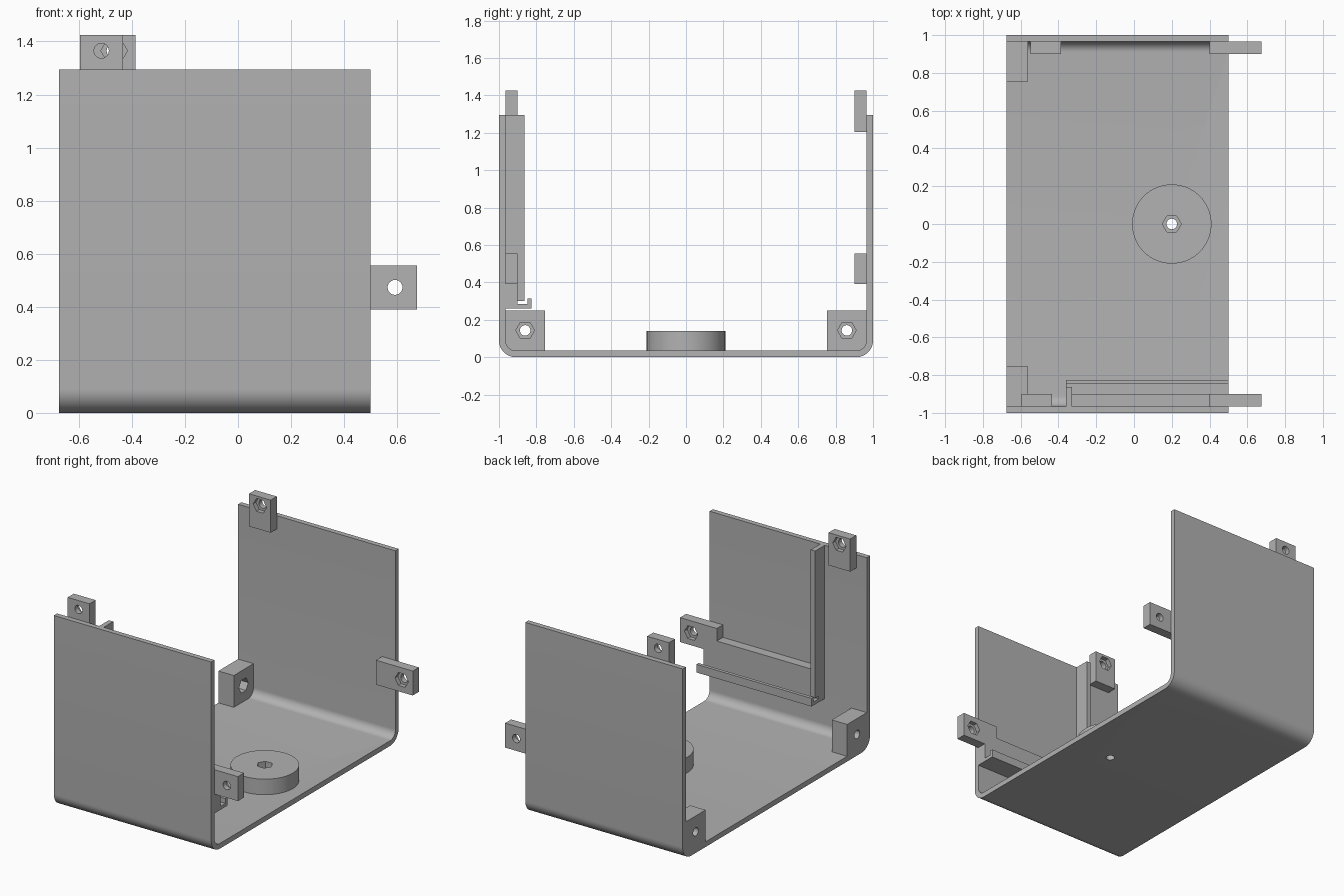
import bpy, bmesh
from math import pi, radians, sin, cos
from mathutils import Matrix, Vector

cube = bpy.data.objects.get("Cube")
if cube:
    bpy.data.objects.remove(cube)

# One plain grey plastic
grey = bpy.data.materials.new("grey plastic")
grey.use_nodes = True
COLOUR = (0.445, 0.445, 0.445, 1)
grey.diffuse_color = COLOUR
grey.node_tree.nodes["Principled BSDF"].inputs["Base Color"].default_value = COLOUR

X0, X1 = -0.675, 0.5     # shell ends
WALL = 0.035             # sheet thickness
INNER = 1 - WALL         # inner wall face
TOP = 1.295              # wall height
HOLE, HEX = 0.028, 0.05  # screw hole and nut pocket radii


def finish(name, bm, smooth=False):
    bmesh.ops.recalc_face_normals(bm, faces=bm.faces)
    mesh = bpy.data.meshes.new(name)
    bm.to_mesh(mesh)
    bm.free()
    mesh.materials.append(grey)
    obj = bpy.data.objects.new(name, mesh)
    bpy.context.collection.objects.link(obj)
    if smooth:
        bpy.ops.object.select_all(action='DESELECT')
        obj.select_set(True)
        bpy.context.view_layer.objects.active = obj
        bpy.ops.object.shade_smooth_by_angle(angle=radians(30))
    return obj


def extrude_x(name, profile, x0, x1, smooth=False):
    """Extrude a closed (y, z) profile along x."""
    bm = bmesh.new()
    face = bm.faces.new([bm.verts.new((x0, y, z)) for y, z in profile])
    new = bmesh.ops.extrude_face_region(bm, geom=[face])["geom"]
    bmesh.ops.translate(bm, vec=(x1 - x0, 0, 0),
                        verts=[v for v in new if isinstance(v, bmesh.types.BMVert)])
    return finish(name, bm, smooth)


def box(name, x, y, z):
    y0, y1 = sorted(y)
    return extrude_x(name, [(y0, z[0]), (y1, z[0]), (y1, z[1]), (y0, z[1])], *x)


def prism(name, start, axis, length, radius, sides, smooth=False):
    """Cylinder or hexagon running from start along axis."""
    axis = Vector(axis)
    if axis.z:
        turn = Matrix.Identity(4)
    elif axis.y:
        turn = Matrix.Rotation(pi / 2, 4, 'X')
    else:
        turn = Matrix.Rotation(pi / 2, 4, 'Y') @ Matrix.Rotation(pi / 2, 4, 'Z')
    # corner of the polygon points along the local y axis
    turn = turn @ Matrix.Rotation(pi / 2, 4, 'Z')
    bm = bmesh.new()
    bmesh.ops.create_cone(bm, cap_ends=True, segments=sides, radius1=radius, radius2=radius,
                          depth=length,
                          matrix=Matrix.Translation(Vector(start) + axis * length / 2) @ turn)
    return finish(name, bm, smooth)


def cut(obj, cutter):
    mod = obj.modifiers.new("cut", 'BOOLEAN')
    mod.operation, mod.solver, mod.object = 'DIFFERENCE', 'EXACT', cutter
    bpy.context.view_layer.objects.active = obj
    bpy.ops.object.modifier_apply(modifier=mod.name)
    bpy.data.objects.remove(cutter)


def screw_hole(obj, face_point, axis, pocket):
    """Nut pocket at face_point, with a round hole running on along axis."""
    point, axis = Vector(face_point), Vector(axis)
    cut(obj, prism("hole_cutter", point - axis * 0.05, axis, 0.4, HOLE, 32))
    cut(obj, prism("pocket_cutter", point - axis * 0.05, axis, 0.05 + pocket, HEX, 6))


# U-shaped shell with rounded lower bends
def bend(radius, start):
    centre = 0.09
    return [(s * (1 - centre) + radius * cos(a), centre + radius * sin(a))
            for s, first in start for a in [first + i * pi / 24 for i in range(13)]]


outer = bend(0.09, [(-1, pi), (1, 1.5 * pi)])
inner = bend(0.09 - WALL, [(-1, pi), (1, 1.5 * pi)])
profile = [(-1, TOP)] + outer + [(1, TOP), (INNER, TOP)] + inner[::-1] + [(-INNER, TOP)]
shell = extrude_x("shell", profile, X0, X1, smooth=True)
cut(shell, prism("hole_cutter", (0.2, 0, -0.1), (0, 0, 1), 0.3, HOLE, 32))

# Round boss on the floor
boss = prism("floor_boss", (0.2, 0, WALL), (0, 0, 1), 0.105, 0.21, 64, smooth=True)
screw_hole(boss, (0.2, 0, 0.14), (0, 0, -1), 0.06)

for side, label, tab_x in ((-1, "front", -0.515), (1, "back", -0.467)):
    # Corner screw blocks
    block = box(label + "_corner_block", (X0, X0 + 0.115), (side * INNER, side * 0.755),
                (WALL, 0.25))
    screw_hole(block, (X0 + 0.115, side * 0.86, 0.143), (-1, 0, 0), 0.06)

    # Tabs rising past the wall top and past the open end
    y_range = (side * INNER, side * 0.9)
    top_tab = box(label + "_top_tab", (tab_x - 0.081, tab_x + 0.081), y_range, (1.205, 1.425))
    screw_hole(top_tab, (tab_x, side * 0.9, 1.365), (0, side, 0), 0.03)
    end_tab = box(label + "_end_tab", (0.4, 0.675), y_range, (0.39, 0.555))
    screw_hole(end_tab, (0.592, side * 0.9, 0.473), (0, side, 0), 0.03)

# Guide rails on the inside of the front wall
box("vertical_rail", (-0.36, -0.327), (-INNER, -0.863), (0.3, TOP))
extrude_x("horizontal_rail",
          [(-INNER, 0.26), (-0.825, 0.26), (-0.825, 0.315), (-0.848, 0.315),
           (-0.848, 0.283), (-0.9, 0.283), (-0.9, 0.47), (-INNER, 0.47)], -0.36, X1)
